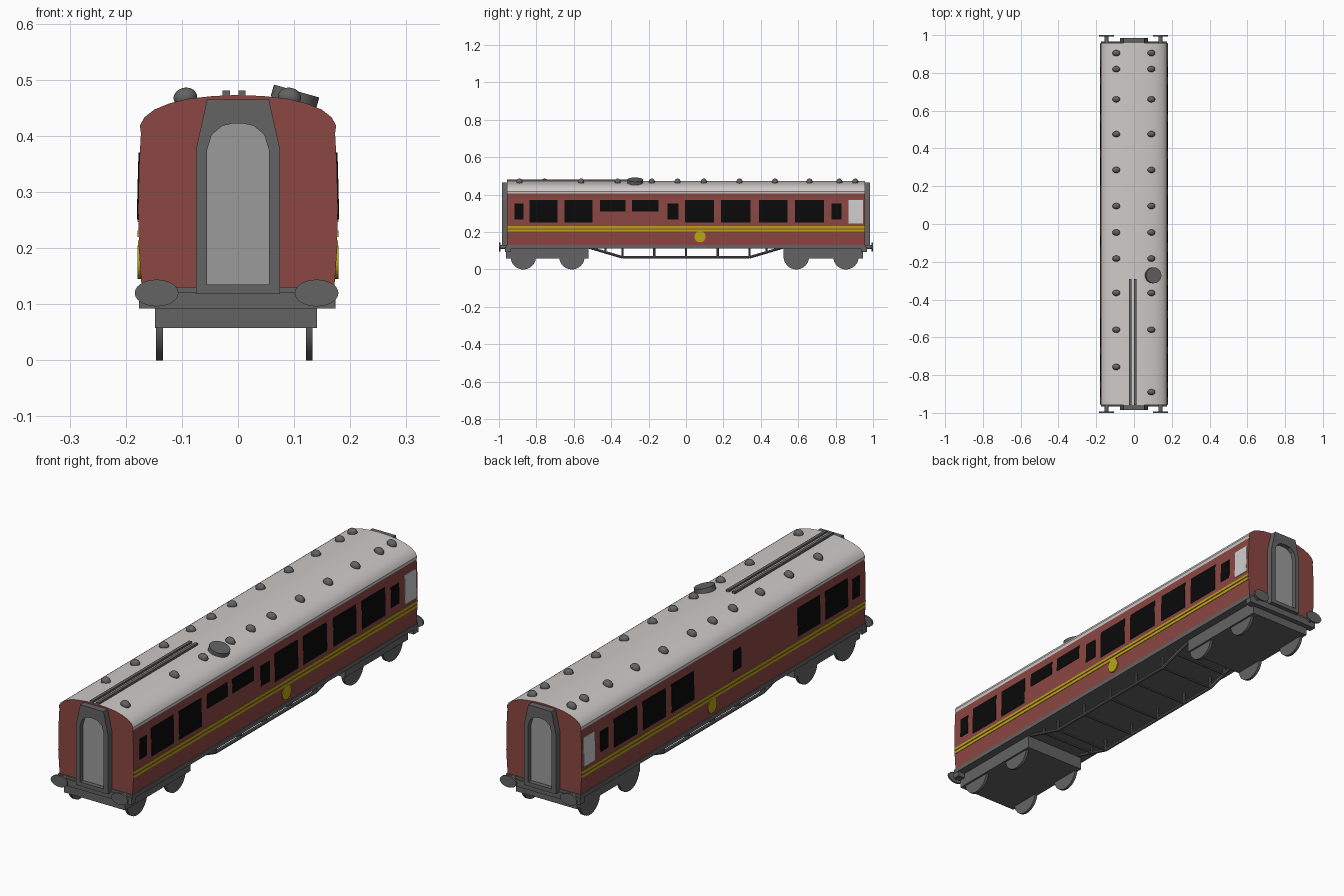
import bpy, bmesh, math
from mathutils import Vector, Matrix

if "Cube" in bpy.data.objects:
    bpy.data.objects.remove(bpy.data.objects["Cube"])


def mat(name, r, g, b):
    m = bpy.data.materials.new(name)
    m.diffuse_color = (r, g, b, 1)
    m.use_nodes = True
    m.node_tree.nodes["Principled BSDF"].inputs["Base Color"].default_value = m.diffuse_color
    return m


RED = mat("maroon", 0.26, 0.063, 0.055)
ROOF = mat("roof_white", 0.62, 0.59, 0.575)
GREY = mat("dark_grey", 0.125, 0.125, 0.125)
DOOR = mat("door_grey", 0.33, 0.33, 0.33)
BLACK = mat("window_black", 0.003, 0.003, 0.003)
YELLOW = mat("yellow", 0.48, 0.38, 0.008)
WHITE = mat("pale_panel", 0.62, 0.62, 0.62)


def finish(name, bm, *mats, smooth=False):
    bmesh.ops.recalc_face_normals(bm, faces=bm.faces)
    me = bpy.data.meshes.new(name)
    bm.to_mesh(me)
    bm.free()
    for m in mats:
        me.materials.append(m)
    ob = bpy.data.objects.new(name, me)
    bpy.context.collection.objects.link(ob)
    if smooth:
        bpy.context.view_layer.objects.active = ob
        ob.select_set(True)
        bpy.ops.object.shade_smooth_by_angle(angle=math.radians(35))
        ob.select_set(False)
    return ob


def prism(bm, pts, y0, y1):
    """Extrude an x-z outline along y."""
    a = [bm.verts.new((x, y0, z)) for x, z in pts]
    b = [bm.verts.new((x, y1, z)) for x, z in pts]
    n = len(pts)
    bm.faces.new(a)
    bm.faces.new(b[::-1])
    for i in range(n):
        bm.faces.new((a[i], a[(i + 1) % n], b[(i + 1) % n], b[i]))


def box(bm, x0, x1, y0, y1, z0, z1):
    prism(bm, [(x0, z0), (x1, z0), (x1, z1), (x0, z1)], y0, y1)


def rod(bm, p, q, r, seg=8):
    p, q = Vector(p), Vector(q)
    d = q - p
    m = Matrix.Translation((p + q) / 2) @ d.to_track_quat('Z', 'Y').to_matrix().to_4x4()
    bmesh.ops.create_cone(bm, cap_ends=True, segments=seg, radius1=r, radius2=r,
                          depth=d.length, matrix=m)


# Body: bulged sides and shallow arched roof
SIDE = [(.171, .12), (.176, .19), (.178, .27), (.176, .35), (.173, .405)]
ARCH = [(.175, .418), (.167, .433), (.149, .447), (.122, .458), (.09, .466), (.045, .471)]
half = SIDE + ARCH
bm = bmesh.new()
prism(bm, half + [(0, .473)] + [(-x, z) for x, z in reversed(half)], -.957, .957)
bmesh.ops.recalc_face_normals(bm, faces=bm.faces)
for f in bm.faces:
    f.material_index = int(f.calc_center_median().z > .406 and abs(f.normal.y) < .5)
finish("coach_body", bm, RED, ROOF, smooth=True)


def side_x(z):
    for (xa, za), (xb, zb) in zip(SIDE, SIDE[1:]):
        if z <= zb:
            return xa + (xb - xa) * (z - za) / (zb - za)
    return SIDE[-1][0]


def plate(bm, s, y0, y1, z0, z1):
    """Thin plate that follows the bulge of side s."""
    zs = [z0] + [z for _, z in SIDE if z0 < z < z1] + [z1]
    out = [(s * (side_x(z) + .002), z) for z in zs]
    inn = [(s * (side_x(z) - .002), z) for z in reversed(zs)]
    prism(bm, out + inn, y0, y1)


# Windows: (y0, y1, kind)
HEIGHT = {"big": (.25, .37), "small": (.267, .353), "high": (.31, .37)}
SHARED = [(-.917, -.869, "small"), (-.837, -.687, "big"), (-.65, -.5, "big"),
          (.39, .543, "big"), (.582, .738, "big"), (.778, .832, "small")]
RIGHT = SHARED + [(-.46, -.323, "high"), (-.29, -.147, "high"), (-.1, -.04, "small"),
                  (-.005, .15, "big"), (.187, .345, "big")]
LEFT = SHARED + [(-.118, -.064, "small"), (.2, .35, "big")]
for s, side, wins in ((1, "right", RIGHT), (-1, "left", LEFT)):
    bm = bmesh.new()
    for y0, y1, k in wins:
        plate(bm, s, y0, y1, *HEIGHT[k])
    finish(side + "_windows", bm, BLACK)
    # Pale end panel, twin stripes and round badge
    bm = bmesh.new()
    plate(bm, s, .87, .945, .247, .37)
    finish(side + "_pale_panel", bm, WHITE)
    bm = bmesh.new()
    plate(bm, s, -.956, .956, .203, .214)
    plate(bm, s, -.956, .956, .220, .231)
    rod(bm, (s * .172, .075, .175), (s * .179, .075, .175), .03, 24)
    finish(side + "_stripes_and_badge", bm, YELLOW)

# Gangway frames and doors at both ends
OUT = [(.075, .118), (.075, .375), (.065, .42), (.055, .465), (.02, .465)]
INN = [(.055, .135), (.055, .375), (.047, .402), (.028, .418), (.01, .422)]


def mirrored(pts):
    return pts + [(-x, z) for x, z in reversed(pts)]


for s, end in ((-1, "front"), (1, "back")):
    bm = bmesh.new()
    rings = [[bm.verts.new((x, s * y, z)) for x, z in mirrored(p)]
             for p, y in ((OUT, .95), (OUT, .985), (INN, .985), (INN, .95))]
    for a, b in zip(rings, rings[1:]):
        for i in range(len(a)):
            j = (i + 1) % len(a)
            bm.faces.new((a[i], a[j], b[j], b[i]))
    finish(end + "_gangway_frame", bm, GREY)
    bm = bmesh.new()
    prism(bm, mirrored(INN), s * .95, s * .965)
    finish(end + "_gangway_door", bm, DOOR)

    # Buffer beam with oval buffers
    bm = bmesh.new()
    box(bm, -.176, .174, s * .935, s * .967, .092, .121)
    for x in (-.145, .14):
        rod(bm, (x, s * .95, .12), (x, s * .994, .12), .011, 12)
        m = Matrix.Translation((x, s * .996, .12)) @ Matrix.Diagonal((.039, 1, .024, 1)) \
            @ Matrix.Rotation(math.pi / 2, 4, 'X')
        bmesh.ops.create_cone(bm, cap_ends=True, segments=24, radius1=1, radius2=1,
                              depth=.008, matrix=m)
    finish(end + "_buffers", bm, GREY, smooth=True)

    # Bogie and wheels
    bm = bmesh.new()
    y0, y1 = (-.962, -.52) if s < 0 else (.52, .945)
    box(bm, -.148, .141, y0, y1, .058, .122)
    finish(end + "_bogie", bm, GREY)
    bm = bmesh.new()
    for y in ((-.87, -.61) if s < 0 else (.59, .855)):
        for x in (-.14, .127):
            rod(bm, (x - .006, y, .068), (x + .006, y, .068), .068, 32)
    finish(end + "_wheels", bm, GREY, smooth=True)

# Floor and truss underframe
bm = bmesh.new()
box(bm, -.1755, .1755, -.962, .962, .113, .131)
finish("floor_frame", bm, GREY)
bm = bmesh.new()
path = [(-.52, .118), (-.34, .065), (.34, .065), (.52, .118)]
posts = [(-.43, .091), (-.34, .065), (-.17, .065), (0, .065), (.17, .065), (.34, .065), (.43, .091)]
for x in (-.13, .13):
    for (ya, za), (yb, zb) in zip(path, path[1:]):
        rod(bm, (x, ya, za), (x, yb, zb), .007)
    for y, z in posts:
        rod(bm, (x, y, z), (x, y, .12), .006)
for y, z in posts:
    rod(bm, (-.13, y, z), (.13, y, z), .005)
finish("underframe_truss", bm, GREY)

# Roof vents, tilted with the roof
COMMON = [.905, .82, .66, .476, .286, .095, -.045, -.183, -.365, -.56]
bm = bmesh.new()
for x, ys in ((-.094, COMMON + [-.757]), (.092, COMMON + [-.89])):
    for y in ys:
        m = Matrix.Translation((x, y, .469)) @ Matrix.Rotation(math.copysign(.22, x), 4, 'Y') \
            @ Matrix.Diagonal((.021, .016, .017, 1))
        bmesh.ops.create_uvsphere(bm, u_segments=16, v_segments=10, radius=1, matrix=m)
finish("roof_vents", bm, GREY, smooth=True)
bm = bmesh.new()
rod(bm, (.0985, -.272, .459), (.1045, -.272, .480), .042, 24)
finish("roof_hatch", bm, GREY, smooth=True)

# Roof rails
bm = bmesh.new()
for x in (-.021, .007):
    box(bm, x - .0065, x + .0065, -.957, -.29, .468, .481)
finish("roof_rails", bm, GREY)
